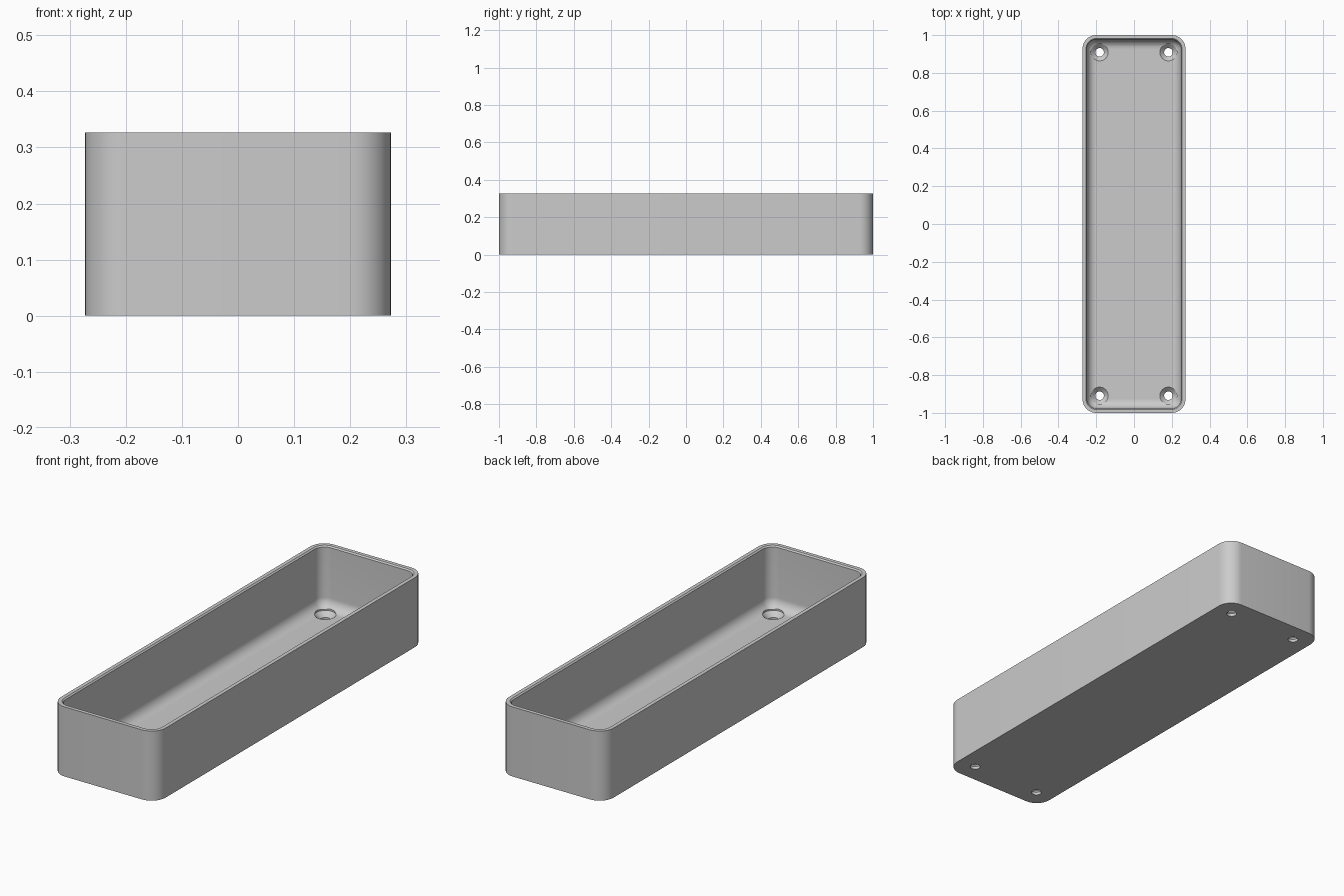
import bpy, bmesh
from math import sin, cos, pi, radians

if "Cube" in bpy.data.objects:
    bpy.data.objects.remove(bpy.data.objects["Cube"], do_unlink=True)

HALF_X, HALF_Y, HEIGHT = 0.2727, 1.0, 0.327
CORNER, WALL, FLOOR = 0.073, 0.024, 0.036
CHAMFER = 0.006
FILLET = CORNER - WALL
STEPS = 10

grey = bpy.data.materials.new("plain grey")
grey.use_nodes = True
colour = (0.6, 0.6, 0.6, 1)
grey.diffuse_color = colour
grey.node_tree.nodes["Principled BSDF"].inputs["Base Color"].default_value = colour


def rounded_loop(bm, inset, z):
    """Ring of vertices along a rounded rectangle, inset from the outside."""
    r = max(CORNER - inset, 0.001)
    cx, cy = HALF_X - inset - r, HALF_Y - inset - r
    ring = []
    for k, (sx, sy) in enumerate([(1, 1), (-1, 1), (-1, -1), (1, -1)]):
        for i in range(STEPS + 1):
            a = (k + i / STEPS) * pi / 2
            ring.append(bm.verts.new((sx * cx + r * cos(a), sy * cy + r * sin(a), z)))
    return ring


def circle_loop(bm, x, y, r, z, sides=32):
    return [bm.verts.new((x + r * cos(2 * pi * i / sides),
                          y + r * sin(2 * pi * i / sides), z)) for i in range(sides)]


def skin(bm, rings):
    """Join rings into a closed solid, capped at both ends."""
    for a, b in zip(rings, rings[1:]):
        for i in range(len(a)):
            j = (i + 1) % len(a)
            bm.faces.new((a[i], a[j], b[j], b[i]))
    bm.faces.new(rings[0][::-1])
    bm.faces.new(rings[-1])


def make_object(name, bm):
    bmesh.ops.recalc_face_normals(bm, faces=bm.faces)
    mesh = bpy.data.meshes.new(name)
    bm.to_mesh(mesh)
    bm.free()
    mesh.materials.append(grey)
    obj = bpy.data.objects.new(name, mesh)
    bpy.context.collection.objects.link(obj)
    return obj


# Tray: outer wall, chamfered rim, inner wall, filleted floor
profile = [(0, 0), (0, HEIGHT), (WALL - CHAMFER, HEIGHT), (WALL, HEIGHT - CHAMFER)]
for i in range(STEPS + 1):
    a = i / STEPS * pi / 2
    profile.append((WALL + FILLET * (1 - cos(a)), FLOOR + FILLET * (1 - sin(a))))
bm = bmesh.new()
skin(bm, [rounded_loop(bm, inset, z) for inset, z in profile])
tray = make_object("tray", bm)

# Countersunk screw holes near the four corners
bm = bmesh.new()
hole = [(0.0225, -0.02), (0.0225, 0.0135), (0.0455, FLOOR), (0.0455, 0.08)]
for x in (-0.182, 0.182):
    for y in (-0.909, 0.909):
        skin(bm, [circle_loop(bm, x, y, r, z) for r, z in hole])
cutter = make_object("hole_cutter", bm)
cutter.hide_render = True

bpy.ops.object.select_all(action="DESELECT")
tray.select_set(True)
bpy.context.view_layer.objects.active = tray
cut = tray.modifiers.new("screw holes", "BOOLEAN")
cut.operation = "DIFFERENCE"
cut.solver = "EXACT"
cut.object = cutter
bpy.ops.object.modifier_apply(modifier=cut.name)
bpy.data.objects.remove(cutter, do_unlink=True)

bpy.ops.object.shade_smooth_by_angle(angle=radians(30))
